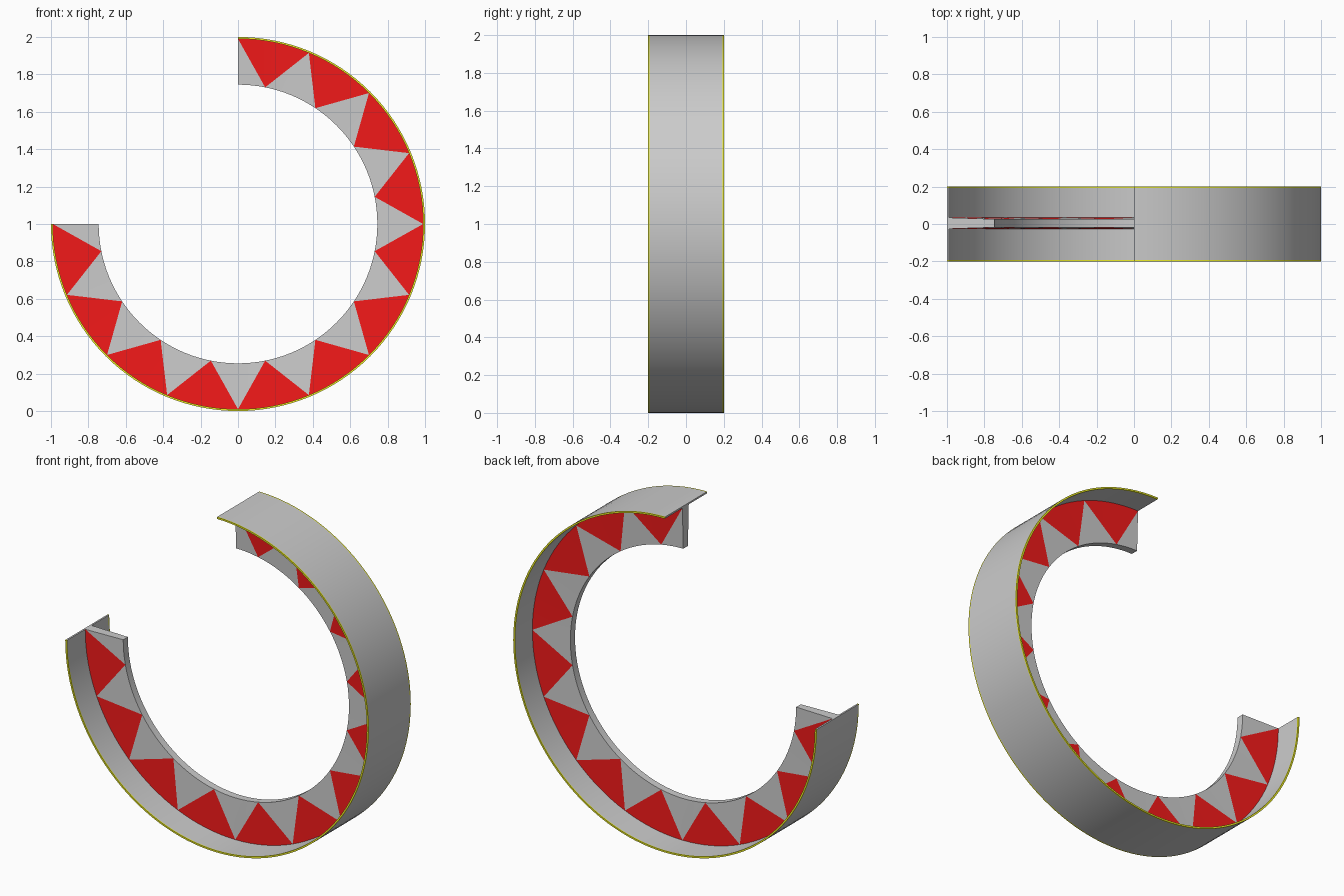
import bpy, bmesh, math

if "Cube" in bpy.data.objects:
    bpy.data.objects.remove(bpy.data.objects["Cube"])

TEETH, SUB = 12, 8             # teeth along the arc, segments per tooth
N = TEETH * SUB
START, SWEEP = math.pi / 2, -1.5 * math.pi
R_OUT, R_RIB, R_IN = 1.0, 0.99, 0.745
Y0 = 0.004                     # web sits slightly off the middle


def material(name, color):
    m = bpy.data.materials.new(name)
    m.diffuse_color = color
    m.use_nodes = True
    m.node_tree.nodes["Principled BSDF"].inputs["Base Color"].default_value = m.diffuse_color
    return m


yellow = material("yellow", (0.9, 0.9, 0.02, 1))
red = material("red", (0.9, 0.01, 0.01, 1))
grey = material("grey", (0.8, 0.8, 0.8, 1))


def point(r, y, i):
    a = START + SWEEP * i / N
    return (r * math.cos(a), y, 1 + r * math.sin(a))


def finish(name, bm, mats):
    bmesh.ops.recalc_face_normals(bm, faces=bm.faces)
    me = bpy.data.meshes.new(name)
    bm.to_mesh(me)
    bm.free()
    for m in mats:
        me.materials.append(m)
    ob = bpy.data.objects.new(name, me)
    bpy.context.collection.objects.link(ob)
    bpy.ops.object.select_all(action='DESELECT')
    ob.select_set(True)
    bpy.context.view_layer.objects.active = ob
    bpy.ops.object.shade_smooth_by_angle(angle=math.radians(30))


def sweep(name, y1, y2, mats):
    """Rectangular section swept along the three-quarter arc."""
    bm = bmesh.new()
    prof = [(R_OUT, y1), (R_OUT, y2), (R_RIB, y2), (R_RIB, y1)]
    rings = [[bm.verts.new(point(r, y, i)) for r, y in prof] for i in range(N + 1)]
    for a, b in zip(rings, rings[1:]):
        for k in range(4):
            j = (k + 1) % 4
            bm.faces.new((a[k], a[j], b[j], b[k]))
    bm.faces.new(rings[0])
    bm.faces.new(rings[-1])
    finish(name, bm, mats)


# Wide outer band with yellow rims
sweep("outer_band", -0.193, 0.193, [grey])
sweep("front_rim", -0.2, -0.193, [yellow])
sweep("back_rim", 0.193, 0.2, [yellow])

# Tapered inner web, zigzag of red teeth and grey gaps on both sides
bm = bmesh.new()
outer, inner = {}, {}
for s in (-1, 1):
    outer[s] = [bm.verts.new(point(R_RIB, Y0 + s * 0.030, i)) for i in range(N + 1)]
    inner[s] = [bm.verts.new(point(R_IN, Y0 + s * 0.022, i)) for i in range(N + 1)]
H = SUB // 2
for s in (-1, 1):
    for i in range(N):
        # red fan: apex on the inner edge
        apex = inner[s][(i // SUB) * SUB + H]
        f = bm.faces.new((outer[s][i], outer[s][i + 1], apex))
        f.material_index = 1
        # grey fan: apex on the outer edge
        tip = outer[s][((i + H) // SUB) * SUB]
        bm.faces.new((inner[s][i], inner[s][i + 1], tip))
for row in (outer, inner):
    for i in range(N):
        bm.faces.new((row[-1][i], row[-1][i + 1], row[1][i + 1], row[1][i]))
for i in (0, N):
    bm.faces.new((outer[-1][i], outer[1][i], inner[1][i], inner[-1][i]))
finish("toothed_web", bm, [grey, red])
